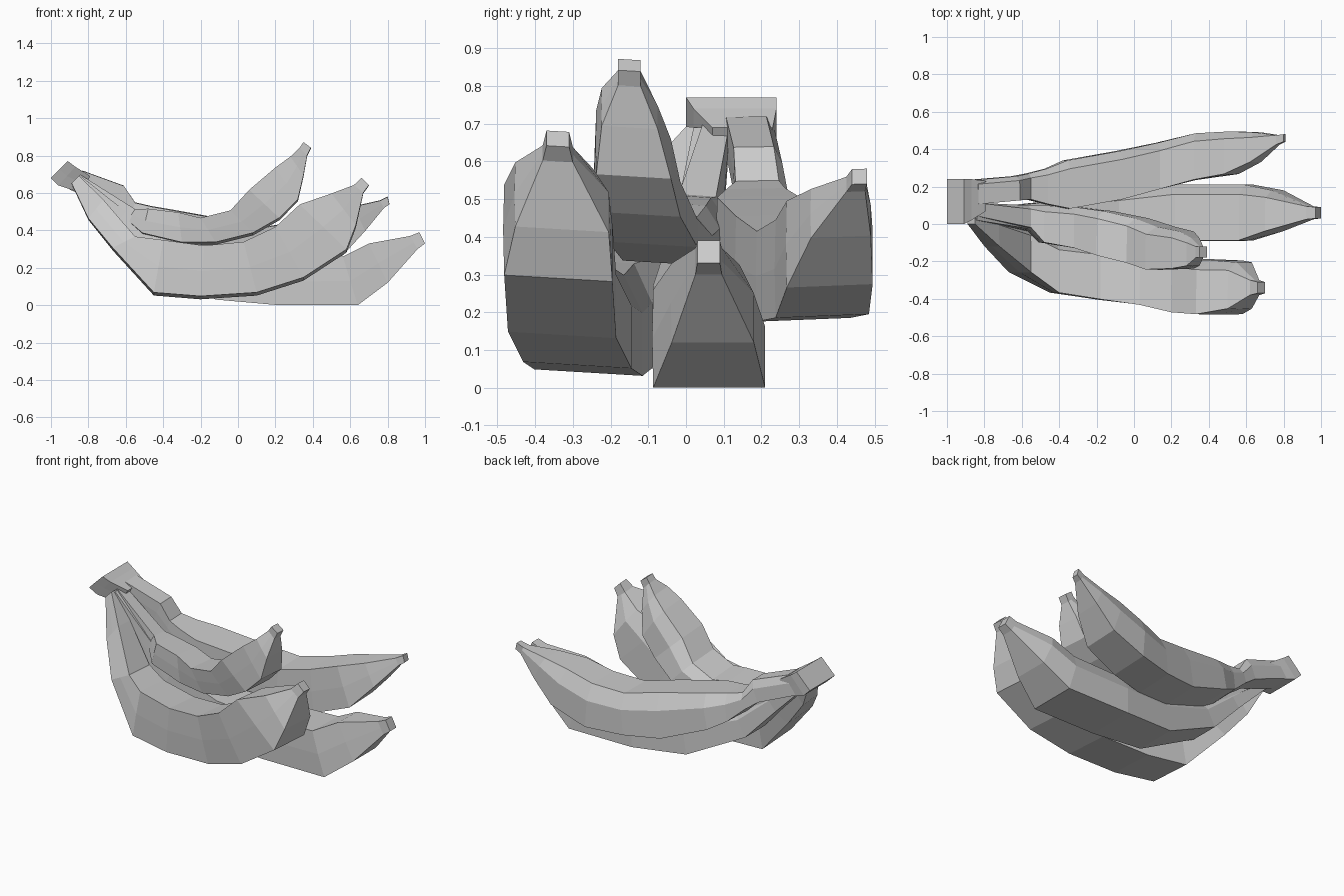
import bpy
import bmesh
from mathutils import Vector

default_cube = bpy.data.objects.get("Cube")
if default_cube:
    bpy.data.objects.remove(default_cube, do_unlink=True)


def make_material(name, colour):
    material = bpy.data.materials.new(name)
    material.use_nodes = True
    material.diffuse_color = colour
    material.node_tree.nodes["Principled BSDF"].inputs["Base Color"].default_value = colour
    return material


PEEL = make_material("plain light grey", (0.6, 0.6, 0.6, 1.0))

# Cross-sections as (across, up) fractions, going round the ring:
# the body has a square front edge and a chamfered back edge
BODY_SECTION = [(-0.49, 0), (0.5, 0), (0.5, 0.62), (0.33, 0.98), (-0.49, 1), (-0.5, 0.5)]
BOX_SECTION = [(-0.5, 0), (0.5, 0), (0.5, 0.5), (0.5, 1), (-0.5, 1), (-0.5, 0.5)]
NARROW = 0.09


def ring_points(station, section, roll):
    """Ring spanning the underside point to the upper point, widened along y."""
    low_x, low_z, high_x, high_z, y, width = [value / 100 for value in station]
    low = Vector((low_x, y, low_z))
    high = Vector((high_x, y, high_z))
    if width < NARROW:
        section = BOX_SECTION
    for across, up in section:
        yield low.lerp(high, up) + Vector((0, across, -across * roll)) * width


def loft(name, stations, section=BODY_SECTION, roll=0.0):
    """Skin a closed, flat-shaded body over the stations."""
    bm = bmesh.new()
    rings = [[bm.verts.new(p) for p in ring_points(s, section, roll)] for s in stations]
    for ring, following in zip(rings, rings[1:]):
        count = len(ring)
        for i in range(count):
            j = (i + 1) % count
            bm.faces.new((ring[i], ring[j], following[j], following[i]))
    bm.faces.new(rings[0])
    bm.faces.new(rings[-1])
    bmesh.ops.recalc_face_normals(bm, faces=bm.faces)
    mesh = bpy.data.meshes.new(name)
    bm.to_mesh(mesh)
    bm.free()
    mesh.materials.append(PEEL)
    bpy.context.collection.objects.link(bpy.data.objects.new(name, mesh))


# Stations: underside x and z, upper x and z, centre y, width (hundredths)
loft("front_banana", [
    (-89, 65, -85, 69, 4, 8),
    (-80, 46, -72, 56, -5, 14),
    (-67, 30, -55, 36, -14, 24),
    (-45, 6, -40, 34, -23, 28),
    (-20, 4, -18, 31, -26, 29),
    (10, 6, 3, 33, -29, 29),
    (35, 14, 20, 41, -33, 29),
    (58, 29, 33, 53, -34, 29),
    (63, 42, 50, 59, -33, 25),
    (67, 60, 62, 64, -34, 8),
    (70, 64, 66, 68, -34, 6),
], roll=0.06)

loft("upper_banana", [
    (-87, 65, -85, 70, 8, 7),
    (-59, 45, -55, 51, 4, 12),
    (-51, 38, -48, 51, 0, 20),
    (-30, 33, -32, 49, -2, 22),
    (-12, 33, -20, 46, -5, 24),
    (8, 38, -4, 50, -9, 24),
    (22, 46, 6, 61, -13, 23),
    (32, 56, 20, 73, -14, 20),
    (35, 69, 28, 79, -15, 15),
    (37, 80, 33, 84, -15, 6),
    (39, 84, 35, 87, -15, 6),
], roll=0.06)

loft("back_banana", [
    (-90, 62, -83, 72, 17, 13),
    (-66, 52, -61, 64, 19, 13),
    (-58, 46, -55, 55, 20, 14),
    (-48, 37, -46, 53, 20, 19),
    (-38, 31, -34, 51, 21, 26),
    (-10, 20, -6, 46, 26, 26),
    (12, 18, 14, 42, 31, 25),
    (34, 19, 32, 45, 36, 25),
    (56, 27, 48, 50, 38, 23),
    (68, 40, 62, 53, 41, 16),
    (78, 52, 76, 56, 45, 5),
    (81, 54, 80, 58, 46, 4),
], roll=-0.04)

loft("bottom_banana", [
    (-88, 62, -84, 69, 6, 8),
    (-67, 41, -60, 50, 4, 12),
    (-48, 21, -40, 36, 3, 18),
    (-12, 3, -8, 27, 4, 26),
    (22, 0, 22, 25, 6, 30),
    (64, 0, 56, 26, 6, 30),
    (80, 12, 70, 33, 7, 22),
    (96, 30, 92, 37, 6, 7),
    (100, 33, 97, 39, 6, 6),
])

# Flared crown where the stalks meet, squared off at its cut end
loft("crown", [
    (-100, 68, -91, 77, 12, 24),
    (-96, 64, -87, 74, 13, 22),
    (-84, 60, -79, 69, 15, 16),
], section=BOX_SECTION)
